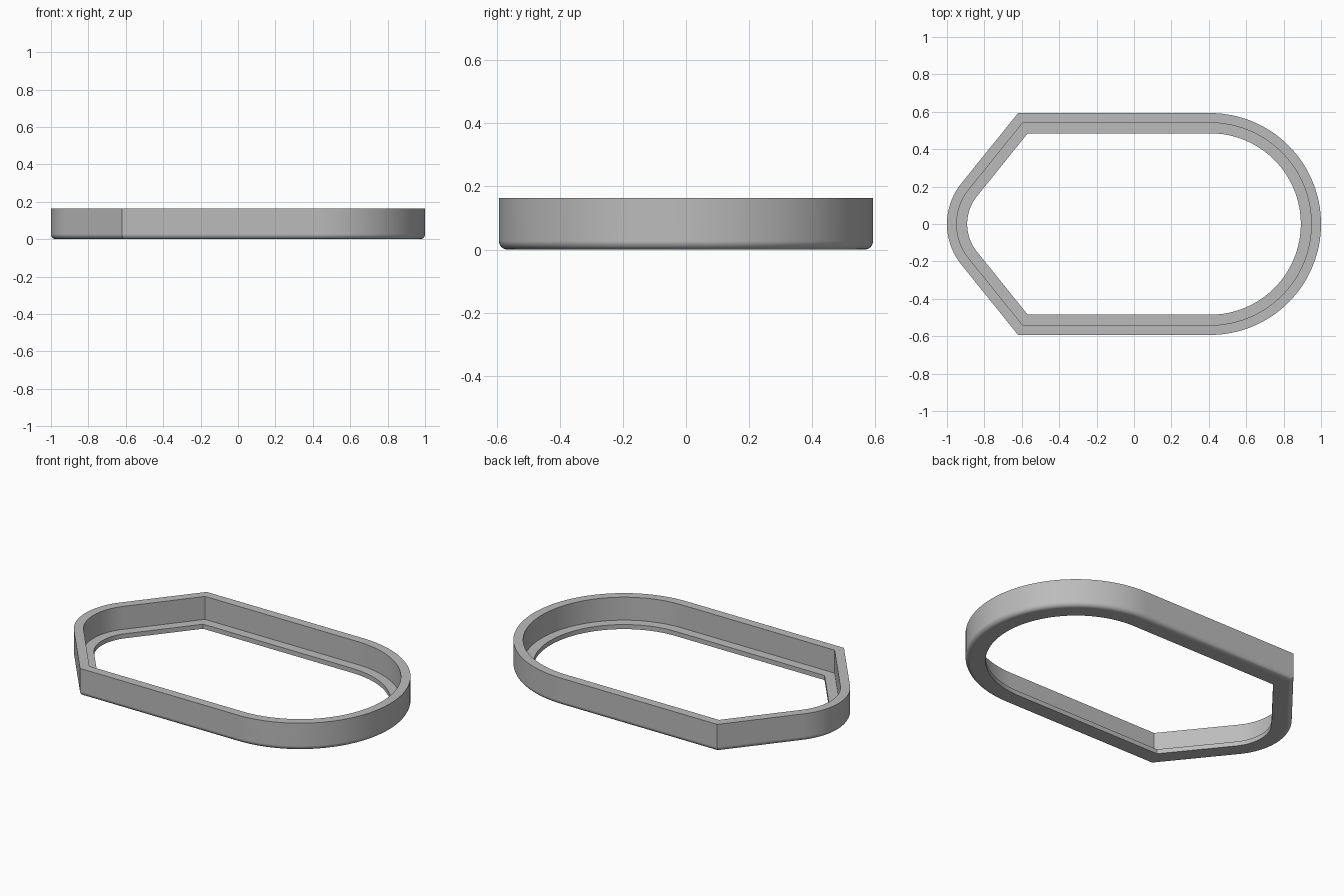
import bpy, bmesh
from math import sin, cos, pi, asin, hypot, atan2

cube = bpy.data.objects.get("Cube")
if cube:
    bpy.data.objects.remove(cube, do_unlink=True)

HALF = 0.593        # half width and radius of the round end
HEIGHT = 0.163
CORNER_X = -0.62    # sharp corners beside the nose
NOSE_R = 0.344
FILLET = 0.027
round_x, nose_x = 1 - HALF, NOSE_R - 1

# Direction of the slanted side's normal, tangent to the nose arc
dx, dy = CORNER_X - nose_x, HALF
slant = atan2(dy, dx) + pi / 2 - asin(NOSE_R / hypot(dx, dy))


def arc(cx, radius, start, end, steps):
    angles = [start + (end - start) * i / steps for i in range(steps + 1)]
    return [(cx + radius * cos(a), radius * sin(a)) for a in angles]


def outline(inset):
    """Closed frame outline moved inward by the inset."""
    shift = inset * (1 - sin(slant)) / -cos(slant)
    x, y = CORNER_X + shift, HALF - inset
    return (arc(round_x, HALF - inset, -pi / 2, pi / 2, 64) + [(x, y)]
            + arc(nose_x, NOSE_R - inset, slant, 2 * pi - slant, 32) + [(x, -y)])


# Cross-section: inset from the outside, and height
section = [(FILLET * (1 - cos(a)), FILLET * (1 - sin(a)))
           for a in [i * pi / 16 for i in range(9)]]
section += [(0.108, 0), (0.108, 0.027), (0.052, 0.027), (0.052, HEIGHT), (0, HEIGHT)]

# Sweep the cross-section around the outline
bm = bmesh.new()
loops = [[bm.verts.new((x, y, z)) for x, y in outline(d)] for d, z in section]
for a, b in zip(loops, loops[1:] + loops[:1]):
    for i in range(len(a)):
        j = (i + 1) % len(a)
        bm.faces.new((a[i], a[j], b[j], b[i]))
bmesh.ops.recalc_face_normals(bm, faces=bm.faces)
mesh = bpy.data.meshes.new("bezel_frame")
bm.to_mesh(mesh)
bm.free()

frame = bpy.data.objects.new("bezel_frame", mesh)
bpy.context.collection.objects.link(frame)

grey = bpy.data.materials.new("plain_grey")
grey.use_nodes = True
colour = (0.5, 0.5, 0.5, 1)
grey.diffuse_color = colour
grey.node_tree.nodes["Principled BSDF"].inputs["Base Color"].default_value = colour
mesh.materials.append(grey)

# Smooth curves with sharp rims and corners
bpy.ops.object.select_all(action='DESELECT')
frame.select_set(True)
bpy.context.view_layer.objects.active = frame
bpy.ops.object.shade_smooth_by_angle(angle=pi / 6)
weighted = frame.modifiers.new("weighted_normals", 'WEIGHTED_NORMAL')
weighted.keep_sharp = True
